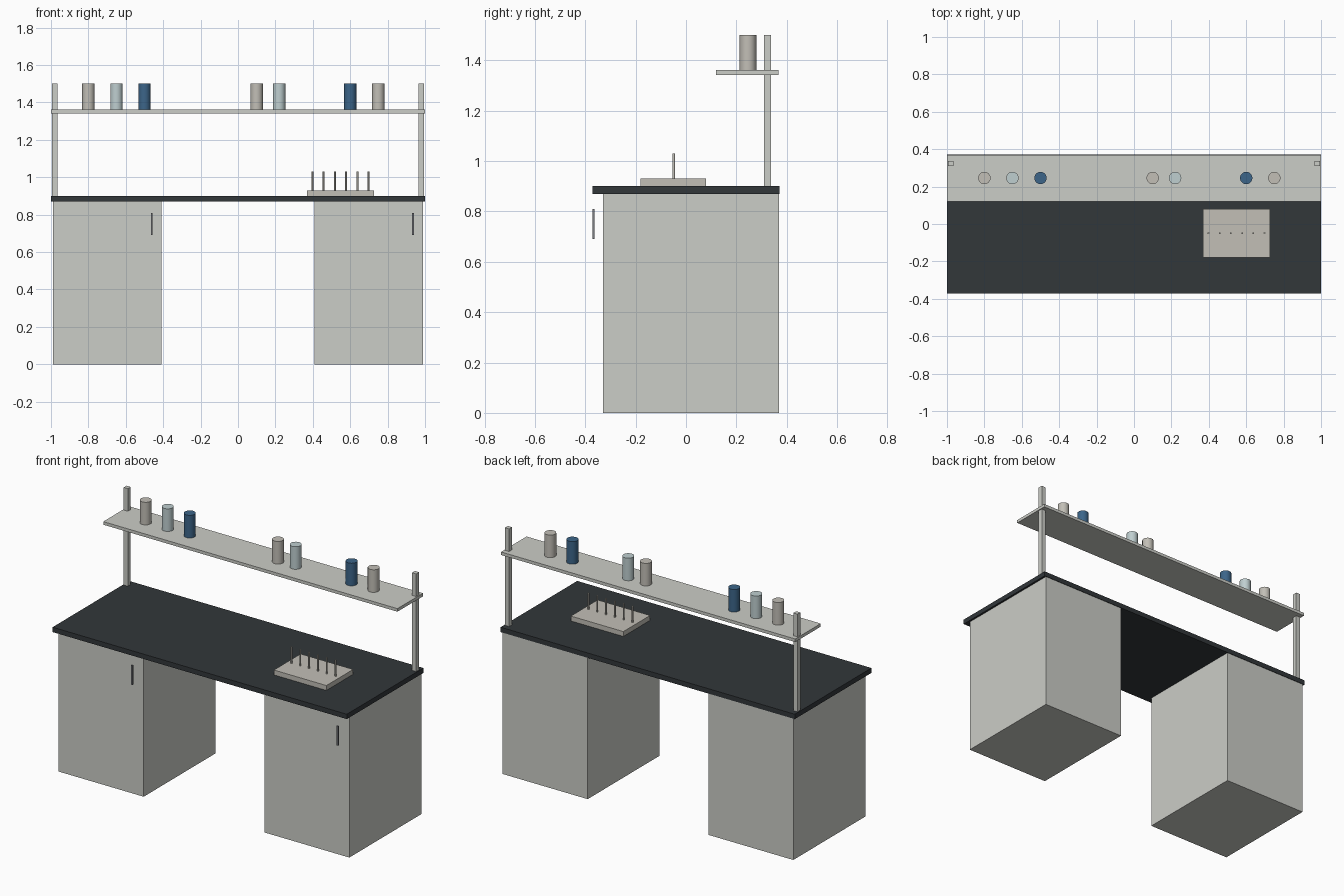
import bpy
from math import radians

if "Cube" in bpy.data.objects:
    bpy.data.objects.remove(bpy.data.objects["Cube"])


def material(name, rgb):
    m = bpy.data.materials.new(name)
    m.diffuse_color = (*rgb, 1)
    m.use_nodes = True
    m.node_tree.nodes["Principled BSDF"].inputs["Base Color"].default_value = m.diffuse_color
    return m


DARK = material("dark_worktop", (0.032, 0.038, 0.042))
BLUE = material("blue_glass", (0.045, 0.13, 0.25))
PALE = material("pale_glass", (0.52, 0.62, 0.63))
WARM = material("warm_grey", (0.54, 0.52, 0.47))
LIGHT = material("light_grey", (0.6, 0.61, 0.57))
METAL = material("metal", (0.2, 0.21, 0.23))


def finish(name, mat):
    ob = bpy.context.object
    ob.name = name
    ob.data.materials.append(mat)
    return ob


def box(name, x, y, z, mat):
    """Box spanning the given (min, max) ranges."""
    lo, hi = zip(x, y, z)
    bpy.ops.mesh.primitive_cube_add(size=1, location=[(a + b) / 2 for a, b in zip(lo, hi)])
    ob = finish(name, mat)
    ob.scale = [b - a for a, b in zip(lo, hi)]
    bpy.ops.object.transform_apply(location=False, rotation=False, scale=True)
    return ob


def cylinder(name, x, y, z, r, sides, mat):
    """Upright cylinder spanning the z range."""
    bpy.ops.mesh.primitive_cylinder_add(vertices=sides, radius=r, depth=z[1] - z[0],
                                        location=(x, y, sum(z) / 2))
    bpy.ops.object.shade_smooth_by_angle(angle=radians(40))
    return finish(name, mat)


# Worktop and shelf
box("worktop", (-1, 1), (-0.372, 0.372), (0.87, 0.9), DARK)
box("shelf", (-1, 1), (0.12, 0.368), (1.342, 1.361), LIGHT)

# Cabinets and shelf posts, one per side; handles sit at each right edge
for side, sx, hx in (("left", -1, -0.461), ("right", 1, 0.935)):
    xs = sorted((sx * 0.41, sx * 0.988))
    box(f"{side}_cabinet", xs, (-0.33, 0.369), (0, 0.87), LIGHT)
    box(f"{side}_handle", (hx - 0.005, hx + 0.005), (-0.372, -0.364), (0.69, 0.81), METAL)
    px = sx * 0.98
    box(f"{side}_shelf_post", (px - 0.014, px + 0.014), (0.31, 0.338), (0.9, 1.5), LIGHT)

# Bottles on the shelf
for i, x in enumerate((-0.8, -0.65, -0.5, 0.1, 0.22, 0.6, 0.75)):
    cylinder(f"bottle_{i + 1}", x, 0.246, (1.36, 1.5), 0.033, 24, (WARM, PALE, BLUE)[i % 3])

# Rack with a row of pegs
box("rack_base", (0.37, 0.727), (-0.18, 0.08), (0.9, 0.93), WARM)
for i in range(6):
    cylinder(f"rack_peg_{i + 1}", 0.398 + 0.06 * i, -0.049, (0.93, 1.03), 0.005, 12, WARM)
